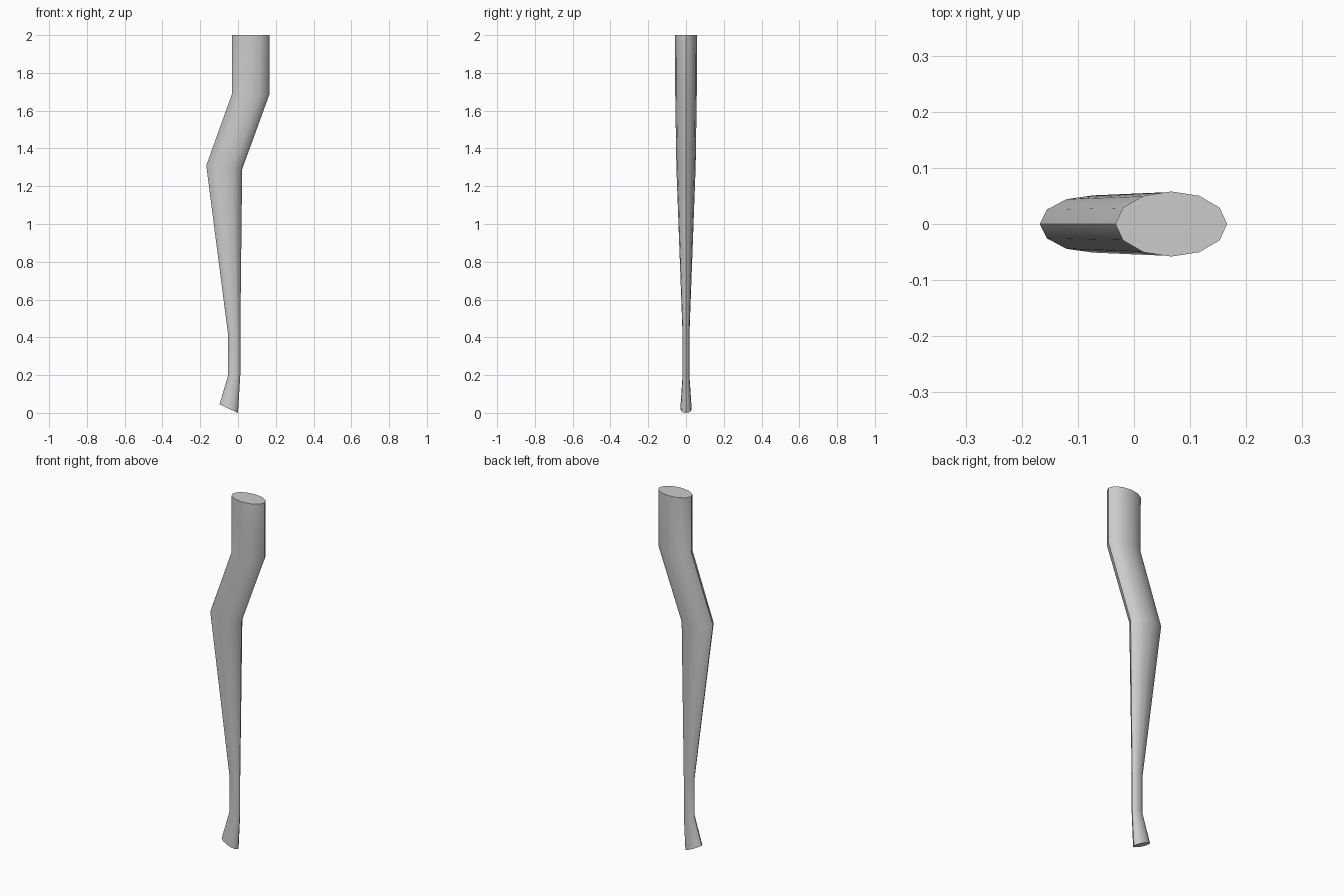
import bpy
import bmesh
from math import cos, sin, pi, radians

cube = bpy.data.objects.get("Cube")
if cube:
    bpy.data.objects.remove(cube, do_unlink=True)

SIDES = 12

# Plain grey material
grey = bpy.data.materials.new("grey")
grey.use_nodes = True
colour = (0.6, 0.6, 0.6, 1)
grey.diffuse_color = colour
grey.node_tree.nodes["Principled BSDF"].inputs["Base Color"].default_value = colour

# Oval sections from top to foot: left x, left z, right x, right z, half depth
sections = [
    (-0.033, 2.0, 0.166, 2.0, 0.058),
    (-0.033, 1.685, 0.166, 1.685, 0.057),
    (-0.168, 1.31, 0.022, 1.29, 0.051),
    (-0.052, 0.41, 0.012, 0.41, 0.018),
    (-0.052, 0.2, 0.012, 0.2, 0.018),
    (-0.098, 0.045, 0.0, 0.0, 0.03),
]


def add_ring(bm, x0, z0, x1, z1, depth):
    """Oval ring whose long axis runs between two points in the xz plane."""
    ring = []
    for i in range(SIDES):
        a = 2 * pi * i / SIDES
        t = (1 + cos(a)) / 2
        ring.append(bm.verts.new((x0 + (x1 - x0) * t, depth * sin(a), z0 + (z1 - z0) * t)))
    return ring


# Curved leg lofted through the sections, closed at both ends
bm = bmesh.new()
rings = [add_ring(bm, *s) for s in sections]
for upper, lower in zip(rings, rings[1:]):
    for i in range(SIDES):
        j = (i + 1) % SIDES
        bm.faces.new((upper[i], lower[i], lower[j], upper[j]))
bm.faces.new(rings[0])
bm.faces.new(rings[-1])
bmesh.ops.recalc_face_normals(bm, faces=bm.faces)

mesh = bpy.data.meshes.new("leg")
bm.to_mesh(mesh)
bm.free()
mesh.materials.append(grey)
leg = bpy.data.objects.new("leg", mesh)
bpy.context.collection.objects.link(leg)

# Smooth sides with crisp end caps
bpy.context.view_layer.objects.active = leg
leg.select_set(True)
bpy.ops.object.shade_smooth_by_angle(angle=radians(40))
